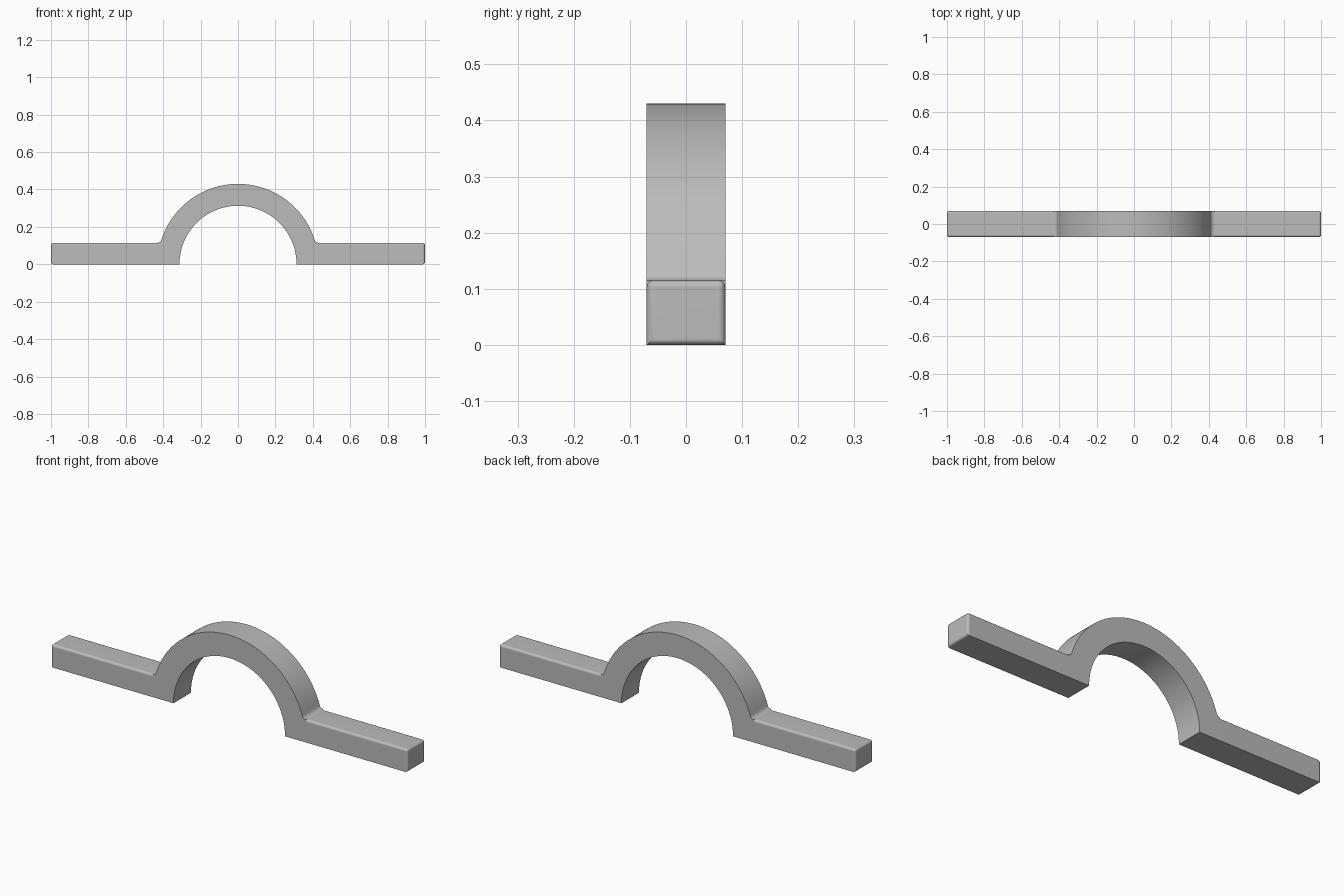
import bpy, bmesh, math
from mathutils import Vector

cube = bpy.data.objects.get("Cube")
if cube:
    bpy.data.objects.remove(cube, do_unlink=True)

HALF_Y = 0.07       # half depth of the strap
INNER, OUTER = 0.313, 0.43
ARM_TOP = 0.115
FILLET = 0.02
ROUND = 0.012

# Single grey material
grey = bpy.data.materials.new("plain grey")
grey.use_nodes = True
colour = (0.5, 0.5, 0.5, 1)
grey.diffuse_color = colour
grey.node_tree.nodes["Principled BSDF"].inputs["Base Color"].default_value = colour


def finish(name, bm):
    """Turn a bmesh into a shaded object."""
    bmesh.ops.recalc_face_normals(bm, faces=bm.faces)
    mesh = bpy.data.meshes.new(name)
    bm.to_mesh(mesh)
    bm.free()
    mesh.materials.append(grey)
    obj = bpy.data.objects.new(name, mesh)
    bpy.context.collection.objects.link(obj)
    bpy.ops.object.select_all(action='DESELECT')
    obj.select_set(True)
    bpy.context.view_layer.objects.active = obj
    bpy.ops.object.shade_smooth_by_angle(angle=math.radians(35))
    return obj


def arc(cx, cz, r, start, end, steps):
    angles = [start + (end - start) * i / steps for i in range(steps + 1)]
    return [(cx + r * math.cos(a), cz + r * math.sin(a)) for a in angles]


# Arch: half ring whose feet flare through a small fillet into the arm tops
fz = ARM_TOP + FILLET
foot_x = math.sqrt((OUTER + FILLET) ** 2 - fz ** 2)
lean = math.atan2(fz, foot_x)
flare = arc(foot_x, fz, FILLET, -math.pi / 2, lean - math.pi, 6)
profile = [(foot_x, 0)] + flare
profile += arc(0, 0, OUTER, lean, math.pi - lean, 64)[1:-1]
profile += [(-x, z) for x, z in reversed(flare)] + [(-foot_x, 0)]
profile += arc(0, 0, INNER, math.pi, 0, 64)

bm = bmesh.new()
side = bm.faces.new([bm.verts.new((x, -HALF_Y, z)) for x, z in profile])
swept = bmesh.ops.extrude_face_region(bm, geom=[side])["geom"]
bmesh.ops.translate(bm, vec=(0, 2 * HALF_Y, 0),
                    verts=[g for g in swept if isinstance(g, bmesh.types.BMVert)])
finish("arch", bm)

# Arms: straight bars with rounded top edges and rounded outer ends
bm = bmesh.new()
bmesh.ops.create_cube(bm, size=1)
bmesh.ops.scale(bm, vec=(1 - foot_x, 2 * HALF_Y, ARM_TOP), verts=bm.verts)
bmesh.ops.translate(bm, vec=((1 + foot_x) / 2, 0, ARM_TOP / 2), verts=bm.verts)


def is_rounded(edge):
    mid = (edge.verts[0].co + edge.verts[1].co) / 2
    at_end = mid.x > 0.999
    long_top = mid.z > ARM_TOP - 0.001 and abs(mid.y) > HALF_Y - 0.001
    return at_end or (long_top and mid.x > foot_x + 0.001)


bmesh.ops.bevel(bm, geom=[e for e in bm.edges if is_rounded(e)], offset=ROUND,
                segments=5, profile=0.5, affect='EDGES')
cap = [f for f in bm.faces if f.normal.dot(Vector((-1, 0, 0))) > 0.99]
bmesh.ops.delete(bm, geom=cap, context='FACES_ONLY')
arms = finish("arms", bm)
arms.modifiers.new("both sides", 'MIRROR')
normals = arms.modifiers.new("flat face normals", 'WEIGHTED_NORMAL')
normals.keep_sharp = True
